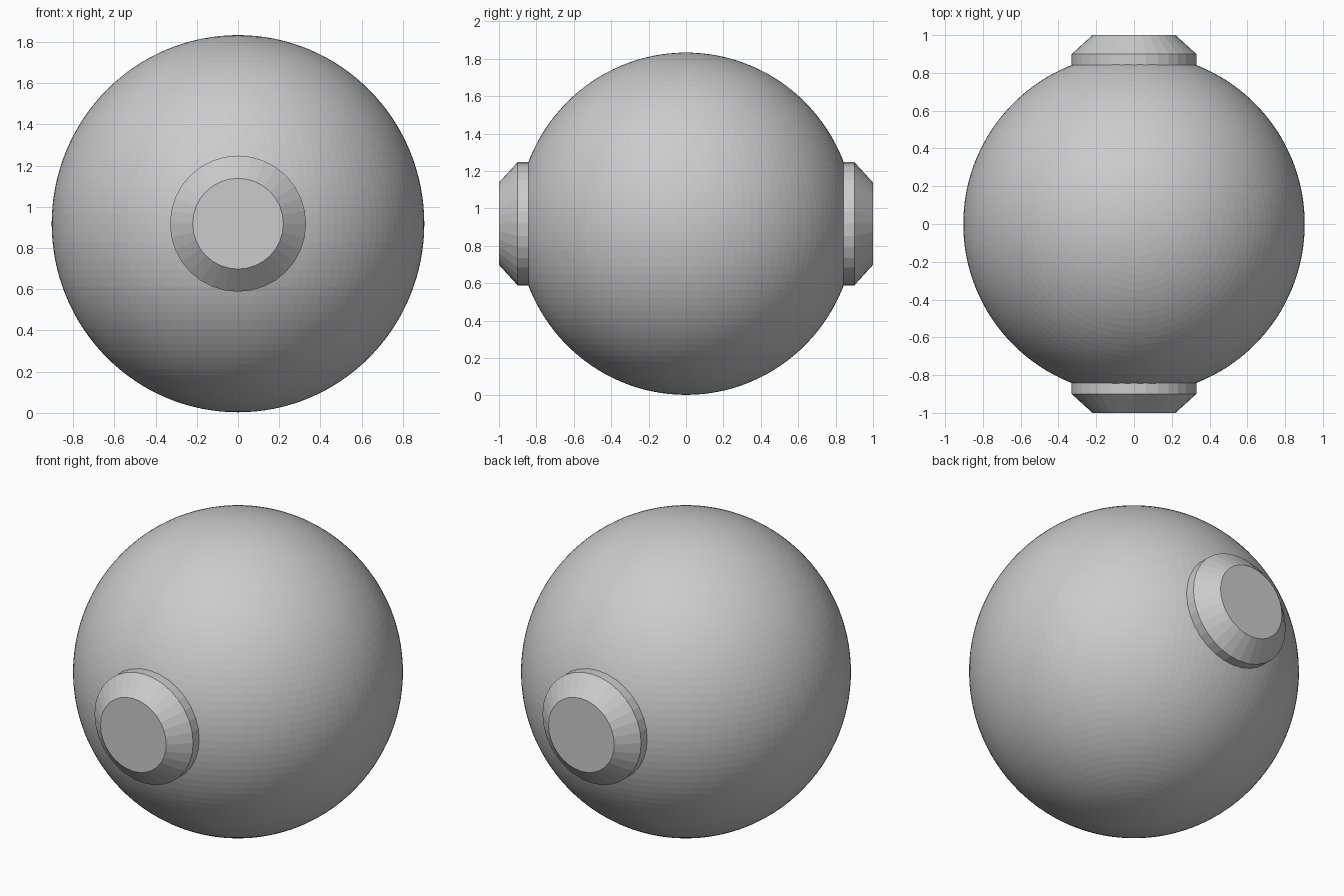
import bpy, bmesh, math
from mathutils import Matrix

if "Cube" in bpy.data.objects:
    bpy.data.objects.remove(bpy.data.objects["Cube"])

CENTER_Z = 0.918


def add_object(name, bm):
    bmesh.ops.recalc_face_normals(bm, faces=bm.faces)
    mesh = bpy.data.meshes.new(name)
    bm.to_mesh(mesh)
    bm.free()
    obj = bpy.data.objects.new(name, mesh)
    bpy.context.collection.objects.link(obj)
    obj.location.z = CENTER_Z
    return obj


# Main ball, very slightly taller than wide
bm = bmesh.new()
bmesh.ops.create_uvsphere(bm, u_segments=128, v_segments=64, radius=1)
bmesh.ops.scale(bm, vec=(0.904, 0.904, 0.915), verts=bm.verts)
add_object("ball_body", bm)


# Bevelled end cap: (radius, distance from centre) profile, closed by flat discs
def end_cap(name, side, sides=32):
    profile = [(0.33, 0.82), (0.33, 0.90), (0.22, 1.0)]
    bm = bmesh.new()
    rings = []
    for radius, dist in profile:
        ring = []
        for i in range(sides):
            a = 2 * math.pi * i / sides
            ring.append(bm.verts.new((radius * math.cos(a), side * dist, radius * math.sin(a))))
        rings.append(ring)
    for lower, upper in zip(rings, rings[1:]):
        for i in range(sides):
            j = (i + 1) % sides
            bm.faces.new((lower[i], lower[j], upper[j], upper[i]))
    bm.faces.new(rings[0])
    bm.faces.new(rings[-1])
    return add_object(name, bm)


# Caps on the front and back
end_cap("front_cap", -1)
end_cap("back_cap", 1)
